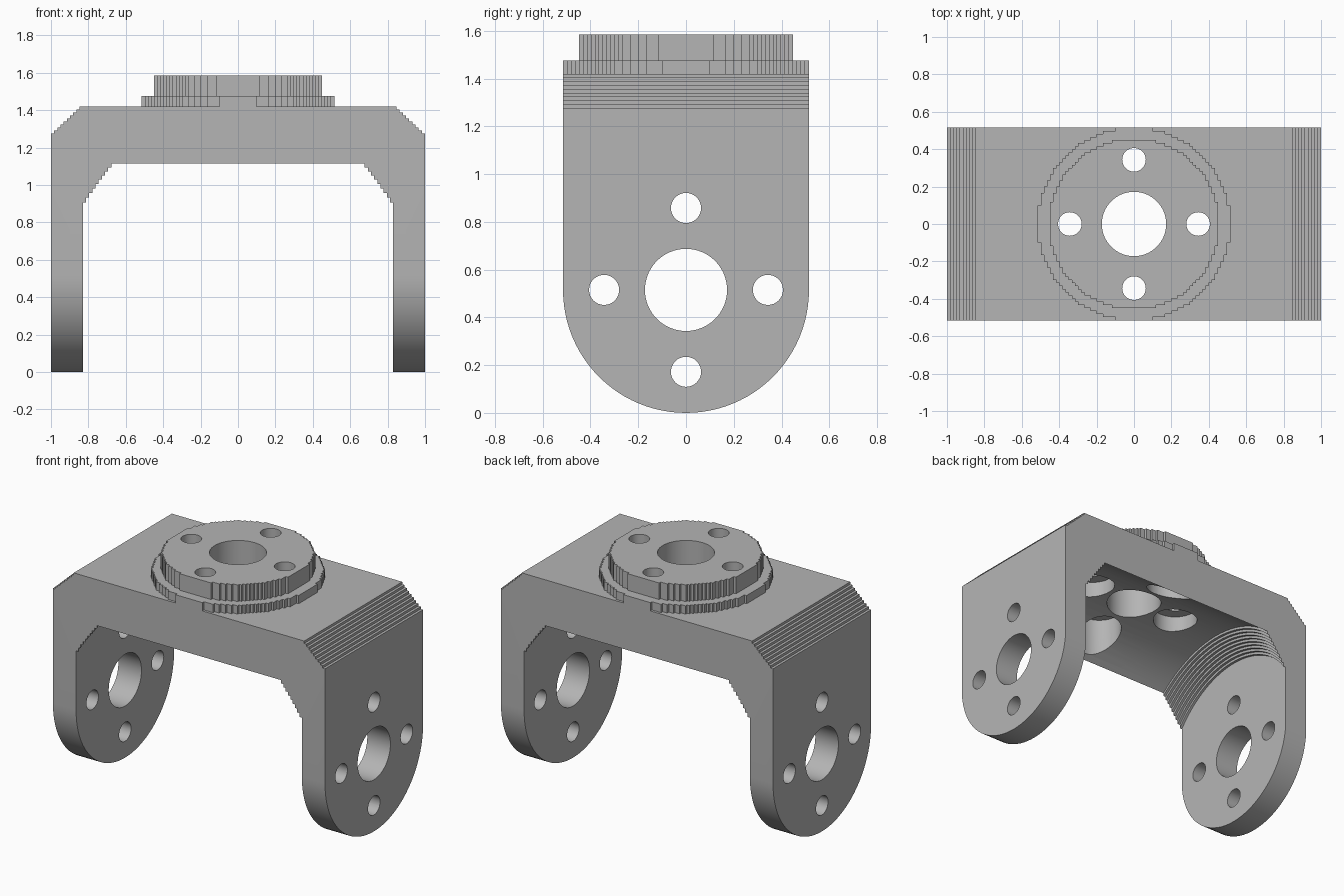
import bpy, bmesh
from math import sin, cos, pi, sqrt

if "Cube" in bpy.data.objects:
    bpy.data.objects.remove(bpy.data.objects["Cube"])

HALF_DEPTH = 0.515       # half depth, arm radius and height of the pivot axis
PIVOT_Z = HALF_DEPTH
SHOULDER_Z = 1.42
HOLE_R, SCREW_R, BORE_R, SCREW_RING = 0.172, 0.063, 0.14, 0.343
STEPS = 10
CELL = HALF_DEPTH / 31

grey = bpy.data.materials.new("light_grey")
grey.use_nodes = True
grey.diffuse_color = (0.46, 0.46, 0.46, 1)
grey.node_tree.nodes["Principled BSDF"].inputs["Base Color"].default_value = (0.46, 0.46, 0.46, 1)


def solid(name, loops):
    """Closed solid skinned through matching loops, capped at both ends."""
    bm = bmesh.new()
    rings = [[bm.verts.new(p) for p in loop] for loop in loops]
    n = len(rings[0])
    for a, b in zip(rings, rings[1:]):
        for i in range(n):
            j = (i + 1) % n
            bm.faces.new((a[i], a[j], b[j], b[i]))
    bm.faces.new(rings[0])
    bm.faces.new(rings[-1])
    bmesh.ops.recalc_face_normals(bm, faces=bm.faces)
    mesh = bpy.data.meshes.new(name)
    bm.to_mesh(mesh)
    bm.free()
    mesh.materials.append(grey)
    obj = bpy.data.objects.new(name, mesh)
    bpy.context.collection.objects.link(obj)
    return obj


def circle(r, n):
    return [(r * cos(2 * pi * i / n), r * sin(2 * pi * i / n)) for i in range(n)]


def turned_x(name, profile, y=0, z=PIVOT_Z, n=64):
    return solid(name, [[(x, y + a, z + b) for a, b in circle(r, n)] for x, r in profile])


def upright(name, outline, low, high):
    return solid(name, [[(x, y, z) for x, y in outline] for z in (low, high)])


def stairs(start, end):
    """Stepped path between two points, first coordinate moving first."""
    pts = [start]
    for i in range(1, STEPS + 1):
        a = start[0] + (end[0] - start[0]) * i / STEPS
        b = start[1] + (end[1] - start[1]) * i / STEPS
        pts += [(a, pts[-1][1]), (a, b)]
    return pts


def stepped_disc(radius):
    """Disc outline snapped to a square grid."""
    rows = round(radius / CELL)
    side = []
    for i in range(-rows, rows):
        mid = (i + 0.5) * CELL
        w = max(1, round(sqrt(max(0, radius ** 2 - mid ** 2)) / CELL)) * CELL
        for p in ((w, i * CELL), (w, (i + 1) * CELL)):
            if p not in side:
                side.append(p)
    return side + [(-x, y) for x, y in reversed(side)]


def combine(target, tool, operation):
    mod = target.modifiers.new(operation, 'BOOLEAN')
    mod.operation, mod.solver, mod.object = operation, 'EXACT', tool
    bpy.context.view_layer.objects.active = target
    bpy.ops.object.modifier_apply(modifier=mod.name)
    bpy.data.objects.remove(tool)


# Bracket block with stepped outer shoulders
shoulder = stairs((0.83, SHOULDER_Z), (1.0, 1.26))
right_side = shoulder + [(1.0, -0.1)]
front = right_side + [(-x, z) for x, z in reversed(right_side)]
bracket = solid("u_bracket", [[(x, y, z) for x, z in front] for y in (-0.7, 0.7)])

# Side outline: straight sides with round arm ends
arc = [(HALF_DEPTH * cos(pi + pi * i / 48), PIVOT_Z + HALF_DEPTH * sin(pi + pi * i / 48))
       for i in range(49)]
outline = arc + [(HALF_DEPTH, 1.8), (-HALF_DEPTH, 1.8)]
combine(bracket, solid("side_outline", [[(x, y, z) for y, z in outline] for x in (-1.2, 1.2)]),
        'INTERSECT')

# Round clearance between the arms, stepped at both ends
half = stairs((0.66, 0.791), (0.83, 0.631))
profile = [(-x, r) for x, r in reversed(half)] + half
combine(bracket, turned_x("clearance", profile, n=96), 'DIFFERENCE')

# Mounting flange: wide collar and raised disc
combine(bracket, upright("collar", stepped_disc(HALF_DEPTH), 1.38, 1.475), 'UNION')
combine(bracket, upright("raised_disc", stepped_disc(0.455), 1.45, 1.585), 'UNION')

# Pivot and screw holes through arms and flange
combine(bracket, turned_x("pivot_hole", [(-1.3, HOLE_R), (1.3, HOLE_R)]), 'DIFFERENCE')
combine(bracket, upright("flange_hole", circle(HOLE_R, 64), 1.0, 1.8), 'DIFFERENCE')
for u, v in ((1, 0), (-1, 0), (0, 1), (0, -1)):
    a, b = u * SCREW_RING, v * SCREW_RING
    combine(bracket, turned_x("arm_screw_hole", [(-1.3, SCREW_R), (1.3, SCREW_R)],
                              a, PIVOT_Z + b, 32), 'DIFFERENCE')
    for name, r, top in (("screw_hole", SCREW_R, 1.8), ("counterbore", BORE_R, 1.42 - CELL)):
        ring = [(a + x, b + y) for x, y in circle(r, 32)]
        combine(bracket, upright(name, ring, 1.0, top), 'DIFFERENCE')

# Smooth the round walls, keep the steps crisp
bpy.ops.object.select_all(action='DESELECT')
bracket.select_set(True)
bpy.context.view_layer.objects.active = bracket
bpy.ops.object.shade_smooth_by_angle(angle=0.5)
